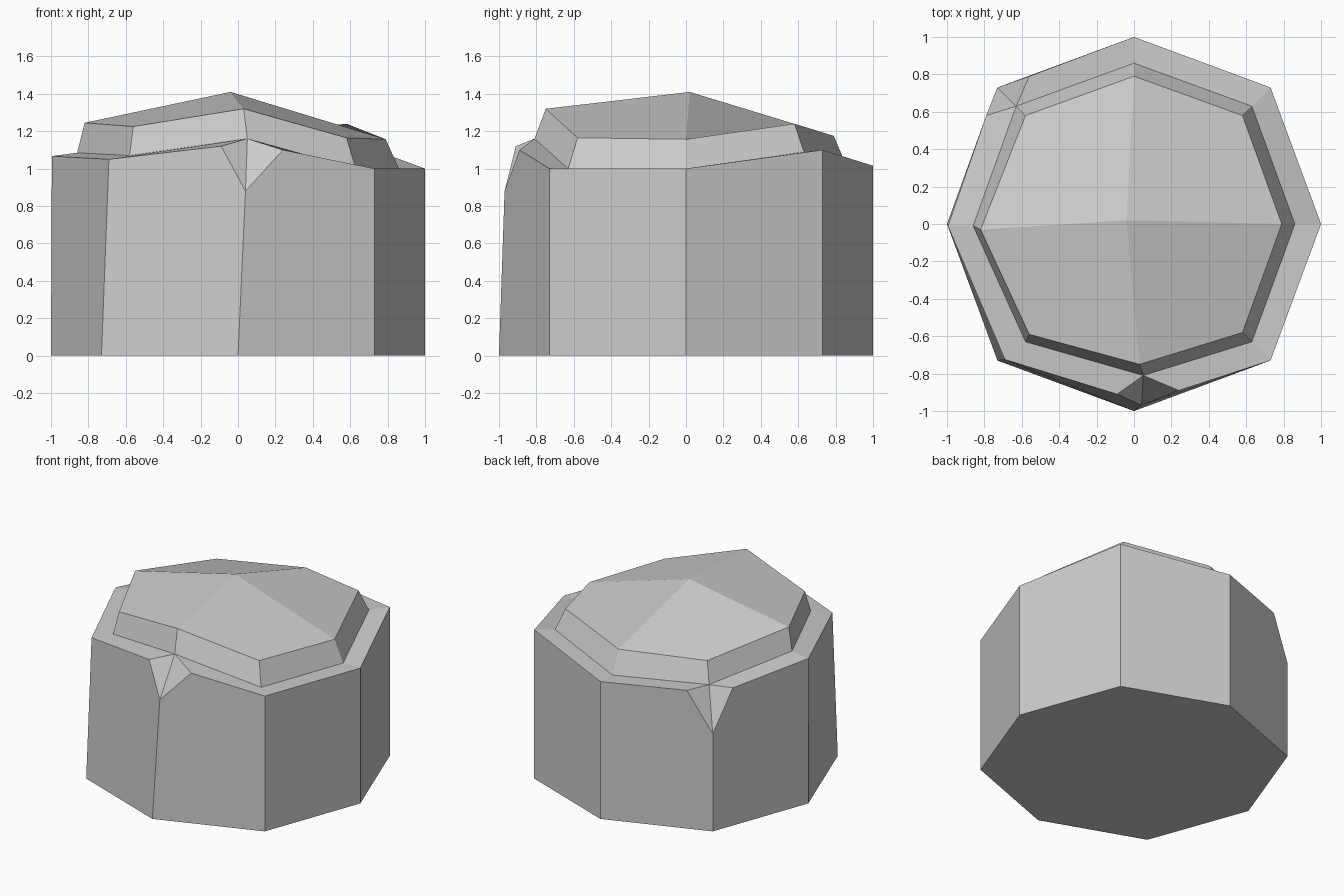
import bpy
import bmesh

cube = bpy.data.objects.get("Cube")
if cube:
    bpy.data.objects.remove(cube, do_unlink=True)

grey = bpy.data.materials.new("stone_grey")
grey.use_nodes = True
colour = (0.6, 0.6, 0.6, 1)
grey.diffuse_color = colour
grey.node_tree.nodes["Principled BSDF"].inputs["Base Color"].default_value = colour

# Eight corners, counter-clockwise from +x
D = 0.73
base = [(1, 0), (D, D), (0, 1), (-D, D), (-1, 0), (-D, -D), (0, -1), (D, -D)]

# Wall top; a chipped corner has three points: before, low, after
rim = [
    [(1, 0, 1)],
    [(D, D, 1.1)],
    [(0, 1, 1.015)],
    [(-.56, .79, 1.02), (-D, D, .72), (-.79, .58, 1.02)],
    [(-.995, -.01, 1.067)],
    [(-.69, -.725, 1.05)],
    [(-.09, -.91, 1.12), (.04, -.97, .88), (.24, -.89, 1.1)],
    [(D, -D, 1)],
]

# Foot and shoulder of the raised cap
foot = [(.86, 0, 1), (.63, .63, 1.09), (0, .86, 1.01), (-.63, .63, 1.02),
        (-.86, -.01, 1.085), (-.58, -.63, 1.07), (.05, -.81, 1.16), (.63, -.63, 1)]
shoulder = [(.79, 0, 1.157), (.58, .58, 1.24), (0, .79, 1.175), (-.58, .58, 1.165),
            (-.82, -.03, 1.245), (-.56, -.59, 1.225), (.03, -.75, 1.32), (.58, -.58, 1.165)]

bm = bmesh.new()


def verts(points):
    return [bm.verts.new(p) for p in points]


bottom = verts([(x, y, 0) for x, y in base])
rim = [verts(corner) for corner in rim]
foot = verts(foot)
shoulder = verts(shoulder)
peak = bm.verts.new((-.04, .02, 1.41))

bm.faces.new(bottom[::-1])
for i in range(8):
    j = (i + 1) % 8
    here, after = rim[i], rim[j]
    # Wall, following the chips at its upper corners
    bm.faces.new([bottom[i], bottom[j]] + after[:2][::-1] + here[-2:][::-1])
    # Ledge and cap side
    bm.faces.new([here[-1], after[0], foot[j], foot[i]])
    bm.faces.new([foot[i], foot[j], shoulder[j], shoulder[i]])
    # Chip facets
    if len(here) == 3:
        bm.faces.new([here[0], here[1], foot[i]])
        bm.faces.new([here[1], here[2], foot[i]])

# Four broad facets meeting at the peak
for i in range(0, 8, 2):
    bm.faces.new([shoulder[i], shoulder[i + 1], shoulder[(i + 2) % 8], peak])

bmesh.ops.recalc_face_normals(bm, faces=bm.faces[:])
mesh = bpy.data.meshes.new("stone_block")
bm.to_mesh(mesh)
bm.free()
mesh.materials.append(grey)
bpy.context.collection.objects.link(bpy.data.objects.new("stone_block", mesh))
